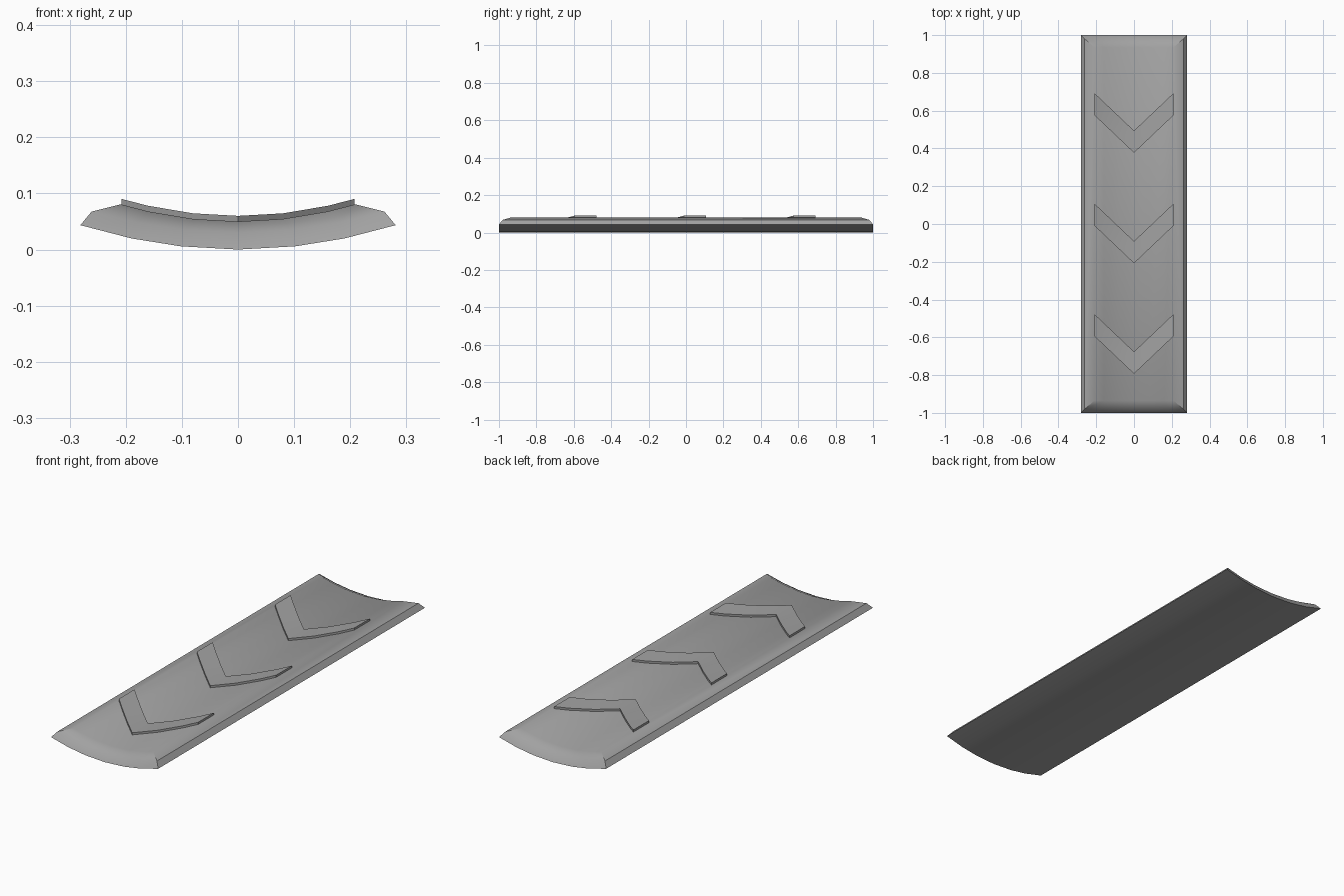
import bpy
import bmesh
import math

if "Cube" in bpy.data.objects:
    bpy.data.objects.remove(bpy.data.objects["Cube"], do_unlink=True)

grey = bpy.data.materials.new("mid_grey")
grey.use_nodes = True
grey.diffuse_color = (0.36, 0.36, 0.36, 1)
grey.node_tree.nodes["Principled BSDF"].inputs["Base Color"].default_value = grey.diffuse_color


def finish(name, bm, angle):
    bmesh.ops.recalc_face_normals(bm, faces=bm.faces)
    mesh = bpy.data.meshes.new(name)
    bm.to_mesh(mesh)
    bm.free()
    mesh.materials.append(grey)
    obj = bpy.data.objects.new(name, mesh)
    bpy.context.collection.objects.link(obj)
    bpy.ops.object.select_all(action='DESELECT')
    obj.select_set(True)
    bpy.context.view_layer.objects.active = obj
    bpy.ops.object.shade_smooth_by_angle(angle=math.radians(angle))
    return obj


def mirrored(half):
    return [-x for x in reversed(half)] + [0] + half


def top_height(x):
    return 0.05 + 0.7 * x * x


def under_height(x):
    return 0.55 * x * x


# Curved plate: nested rings (half widths, end y, height) form the rounded rim
rings = [
    (mirrored([0.102, 0.19, 0.281]), 1.0, under_height),
    (mirrored([0.095, 0.18, 0.261]), 0.98, lambda x: under_height(x) + 0.03),
    (mirrored([0.08, 0.16, 0.209]), 0.935, top_height),
]
bm = bmesh.new()
rows = []
for xs, end, height in rings:
    rows.append([[bm.verts.new((x, y, height(x))) for x in xs] for y in (-end, end)])


def strip(a, b):
    for i in range(len(a) - 1):
        bm.faces.new((a[i], a[i + 1], b[i + 1], b[i]))


for outer, inner in zip(rows, rows[1:]):
    for k in (0, 1):
        strip(outer[k], inner[k])
    for side in (0, -1):
        strip([r[side] for r in outer], [r[side] for r in inner])
strip(*rows[0])
strip(*rows[-1])
finish("curved_plate", bm, 35)


# Raised chevrons that follow the curve of the plate
def chevron(name, tip):
    bm = bmesh.new()
    xs = mirrored([0.08, 0.16, 0.208])
    loops = []
    for lift in (-0.004, 0.01):
        for shift in (0, 0.117):
            loops.append([bm.verts.new((x, tip + shift + 0.95 * abs(x), top_height(x) + lift))
                          for x in xs])
    low_front, low_back, high_front, high_back = loops
    for a, b in ((low_front, low_back), (high_front, high_back),
                 (low_front, high_front), (low_back, high_back)):
        for i in range(len(a) - 1):
            bm.faces.new((a[i], a[i + 1], b[i + 1], b[i]))
    for i in (0, -1):
        bm.faces.new((low_front[i], low_back[i], high_back[i], high_front[i]))
    finish(name, bm, 35)


for name, tip in (("front_chevron", -0.793), ("middle_chevron", -0.208), ("back_chevron", 0.377)):
    chevron(name, tip)
